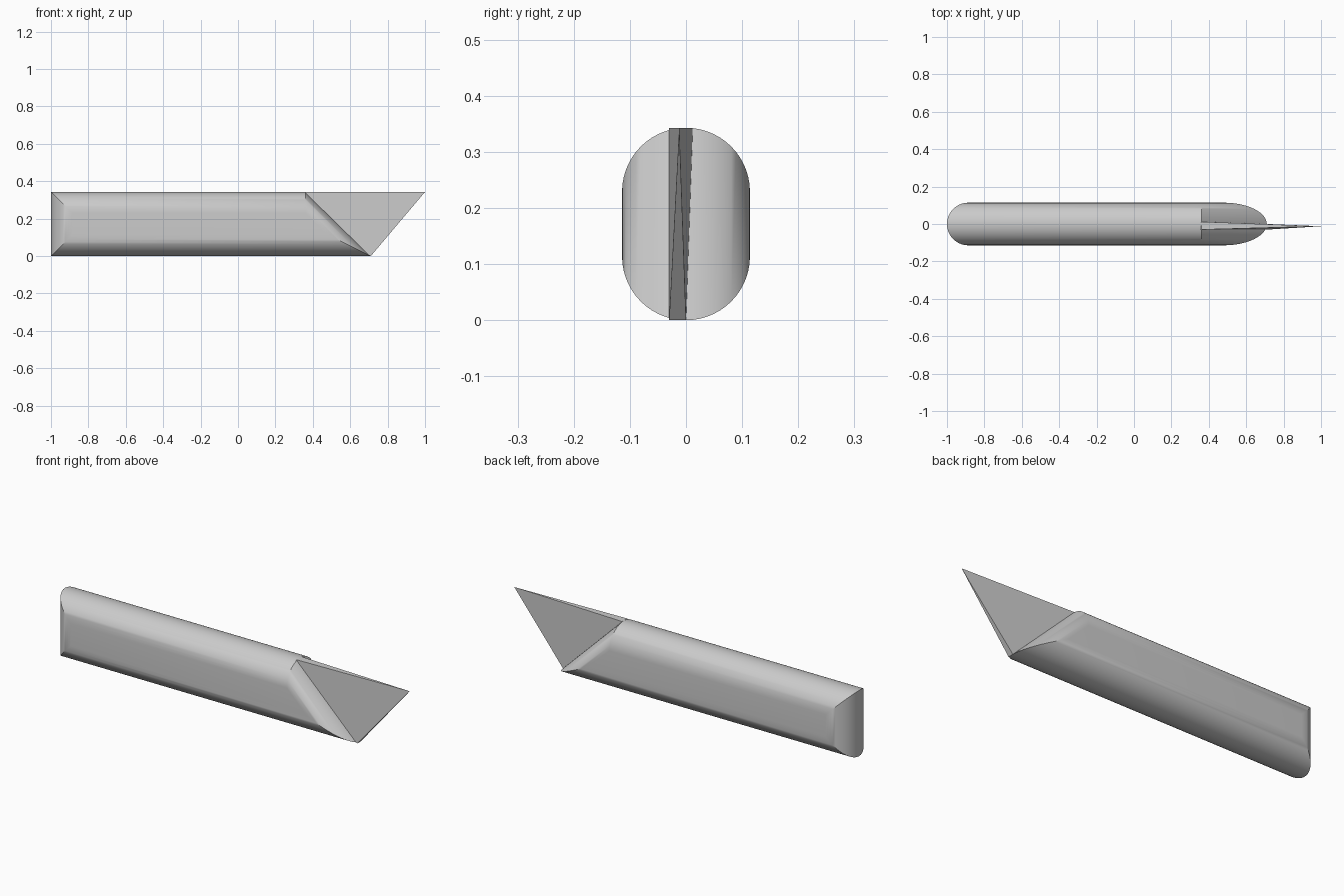
import bpy, bmesh, math

cube = bpy.data.objects.get("Cube")
if cube:
    bpy.data.objects.remove(cube, do_unlink=True)

R = 0.114        # edge rounding, also half the handle width
HEIGHT = 0.343
BACK = -1.0
NOSE_LOW, NOSE_HIGH = 0.71, 0.36
STEPS = 28

grey = bpy.data.materials.new("plain_grey")
grey.use_nodes = True
colour = (0.6, 0.6, 0.6, 1)
grey.diffuse_color = colour
grey.node_tree.nodes["Principled BSDF"].inputs["Base Color"].default_value = colour


def finish(name, bm):
    bmesh.ops.recalc_face_normals(bm, faces=bm.faces)
    mesh = bpy.data.meshes.new(name)
    bm.to_mesh(mesh)
    bm.free()
    mesh.materials.append(grey)
    obj = bpy.data.objects.new(name, mesh)
    bpy.context.collection.objects.link(obj)
    return obj


def nose_x(z):
    return NOSE_LOW + (NOSE_HIGH - NOSE_LOW) * z / HEIGHT


# Handle: slices across the width, each inset evenly on all four edges
bm = bmesh.new()
rings = []
for i in range(STEPS + 1):
    angle = math.pi * (i / STEPS - 0.5)
    y = R * math.sin(angle)
    inset = R * (1 - math.cos(angle))
    low, high = inset, HEIGHT - inset
    outline = [(BACK + inset, low), (nose_x(low) - inset, low),
               (nose_x(high) - inset, high), (BACK + inset, high)]
    rings.append([bm.verts.new((x, y, z)) for x, z in outline])
for a, b in zip(rings, rings[1:]):
    for k in range(4):
        n = (k + 1) % 4
        bm.faces.new((a[k], a[n], b[n], b[k]))
bm.faces.new(rings[0])
bm.faces.new(rings[-1])
handle = finish("handle", bm)
bpy.ops.object.select_all(action='DESELECT')
bpy.context.view_layer.objects.active = handle
handle.select_set(True)
bpy.ops.object.shade_smooth_by_angle(angle=math.radians(30))

# Blade: thick along the slanted nose, tapering to a single point
bm = bmesh.new()
for x, z, left in ((NOSE_LOW, 0, 0.0), (NOSE_HIGH, HEIGHT, 0.012),
                   (NOSE_LOW - 0.03, 0.012, 0.0), (NOSE_HIGH - 0.01, HEIGHT - 0.01, 0.012)):
    for y in (-0.03, left):
        bm.verts.new((x, y, z))
bm.verts.new((1.0, -0.012, HEIGHT))
bmesh.ops.convex_hull(bm, input=bm.verts)
finish("blade", bm)
